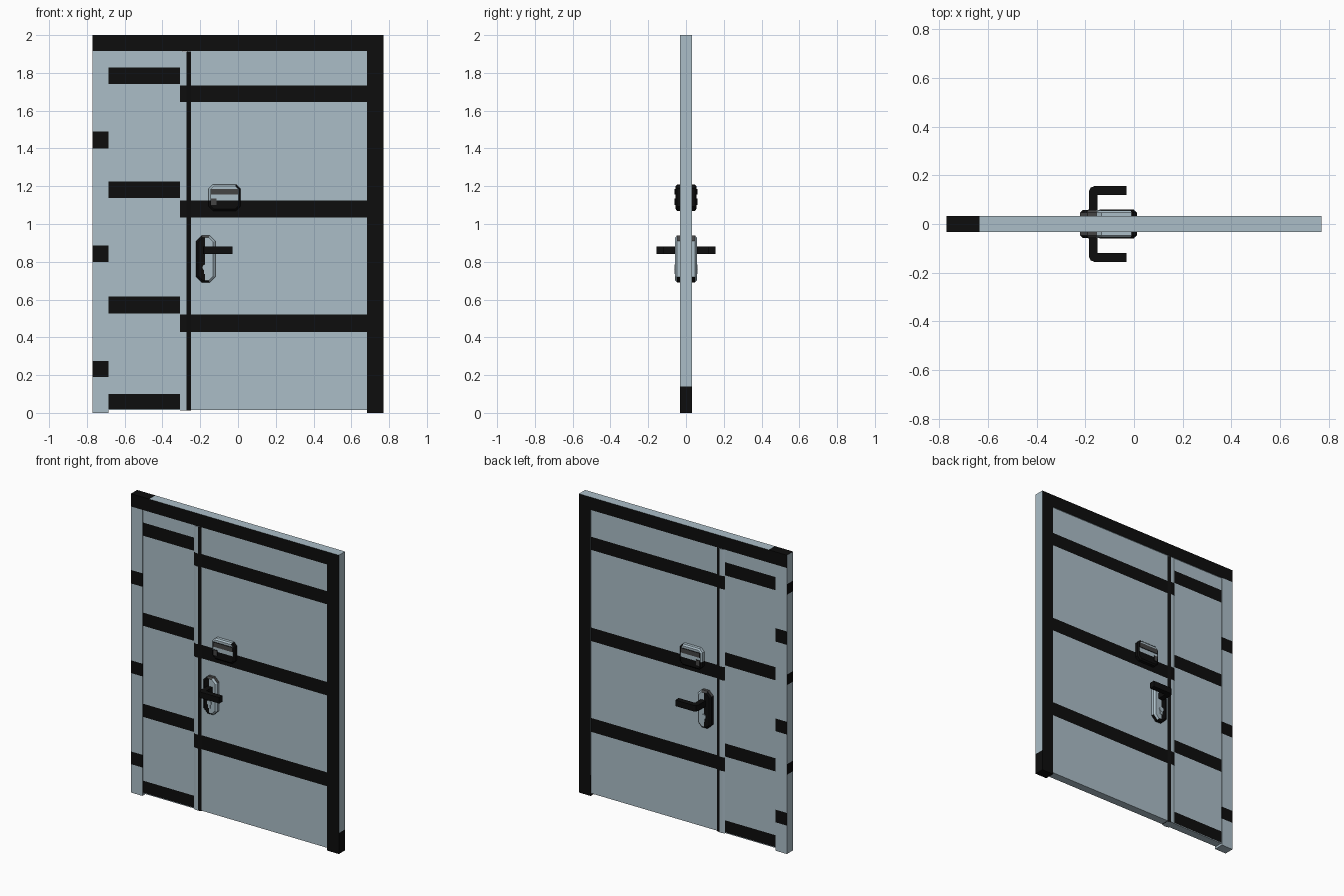
import bpy, bmesh, math
from mathutils import Vector, Matrix

if "Cube" in bpy.data.objects:
    bpy.data.objects.remove(bpy.data.objects["Cube"])


def material(name, rgb):
    m = bpy.data.materials.new(name)
    m.diffuse_color = (*rgb, 1)
    m.use_nodes = True
    m.node_tree.nodes["Principled BSDF"].inputs["Base Color"].default_value = m.diffuse_color
    return m


PALE, BLACK, GREY = 0, 1, 2
MATS = [material("pale_blue_paint", (0.41, 0.515, 0.575)),
        material("black_paint", (0.004, 0.004, 0.004)),
        material("dark_grey_metal", (0.06, 0.06, 0.06))]


def finish(name, bm, rule):
    """Recalculate normals, colour each face by rule(centre, normal)."""
    bmesh.ops.recalc_face_normals(bm, faces=bm.faces)
    bm.normal_update()
    for f in bm.faces:
        f.material_index = rule(f.calc_center_median(), f.normal)
    me = bpy.data.meshes.new(name)
    bm.to_mesh(me)
    bm.free()
    for m in MATS:
        me.materials.append(m)
    ob = bpy.data.objects.new(name, me)
    bpy.context.collection.objects.link(ob)
    return ob


def cut(bm, axis, values):
    for v in values:
        co, no = Vector(), Vector()
        co[axis], no[axis] = v, 1
        bmesh.ops.bisect_plane(bm, geom=bm.verts[:] + bm.edges[:] + bm.faces[:],
                               plane_co=co, plane_no=no)


def box(name, lo, hi, rule, xcuts=(), zcuts=()):
    bm = bmesh.new()
    lo, hi = Vector(lo), Vector(hi)
    bmesh.ops.create_cube(bm, size=1, matrix=Matrix.Translation((lo + hi) / 2)
                          @ Matrix.Diagonal((*(hi - lo), 1)))
    cut(bm, 0, xcuts)
    cut(bm, 2, zcuts)
    return finish(name, bm, rule)


def prism(name, pts, offset, rule, xcuts=(), zcuts=(), inset=None):
    """Extrude a closed outline; inset=(width, depth) chamfers the far cap."""
    bm = bmesh.new()
    offset = Vector(offset)
    base = bm.faces.new([bm.verts.new(p) for p in pts])
    ext = bmesh.ops.extrude_face_region(bm, geom=[base], use_keep_orig=True)["geom"]
    bmesh.ops.translate(bm, verts=[g for g in ext if isinstance(g, bmesh.types.BMVert)],
                        vec=offset)
    bmesh.ops.recalc_face_normals(bm, faces=bm.faces)
    if inset:
        cap = [f for f in bm.faces if f.normal.dot(offset.normalized()) > 0.9]
        bmesh.ops.inset_region(bm, faces=cap, thickness=inset[0])
        bmesh.ops.translate(bm, verts=cap[0].verts[:], vec=offset.normalized() * inset[1])
    cut(bm, 0, xcuts)
    cut(bm, 2, zcuts)
    return finish(name, bm, rule)


def in_bands(z, bands):
    return any(a < z < b for a, b in bands)


def flat(bands):
    return [z for b in bands for z in b]


# ---- frame
T = 0.033
squares = [(0.19, 0.275), (0.80, 0.885), (1.40, 1.49)]
edge_bands = [(0.53, 0.60), (1.13, 1.20), (1.735, 1.805)]
box("top_rail", (-0.77, -T, 1.915), (0.77, T, 2),
    lambda c, n: BLACK if abs(n.y) > .5 or (n.z > .5 and c.x < -0.635) else PALE,
    xcuts=[-0.635])
box("left_jamb", (-0.77, -T, 0), (-0.685, T, 1.915),
    lambda c, n: BLACK if in_bands(c.z, edge_bands if n.x < -.5 else squares) else PALE,
    zcuts=flat(squares + edge_bands))
box("right_jamb", (0.683, -T, 0), (0.77, T, 1.915),
    lambda c, n: BLACK if abs(n.y) > .5 or c.z < 0.14 else PALE, zcuts=[0.14])

# ---- door leaves with painted bands
L = 0.027
side_bands = [(0.02, 0.10), (0.527, 0.615), (1.137, 1.225), (1.74, 1.828)]
main_bands = [(0.427, 0.52), (1.035, 1.125), (1.645, 1.733)]
box("narrow_leaf", (-0.685, -L, 0.015), (-0.295, L, 1.915),
    lambda c, n: BLACK if abs(n.y) > .5 and in_bands(c.z, side_bands) else PALE,
    zcuts=flat(side_bands))
box("wide_leaf", (-0.27, -L, 0.015), (0.683, L, 1.915),
    lambda c, n: BLACK if abs(n.y) > .5 and in_bands(c.z, main_bands) else PALE,
    zcuts=flat(main_bands))

# ---- chamfered meeting strip between the leaves
strip = [(-0.306, -L), (-0.292, -T), (-0.272, -T), (-0.25, -L),
         (-0.25, L), (-0.272, T), (-0.292, T), (-0.306, L)]
prism("meeting_strip", [(x, y, 0.012) for x, y in strip], (0, 0, 1.9),
      lambda c, n: BLACK if in_bands(c.z, main_bands) or n.x > .1 else PALE,
      zcuts=flat(main_bands))


def octagon(x0, x1, z0, z1, c, y):
    return [(x0 + c, y, z0), (x1 - c, y, z0), (x1, y, z0 + c), (x1, y, z1 - c),
            (x1 - c, y, z1), (x0 + c, y, z1), (x0, y, z1 - c), (x0, y, z0 + c)]


# ---- hardware on both faces
for s, side in ((-1, "front"), (1, "back")):
    # handle plate, black on its latch half
    prism(side + "_handle_plate", octagon(-0.222, -0.12, 0.69, 0.94, 0.03, s * 0.025),
          (0, s * 0.022, 0),
          lambda c, n: GREY if n.z > .5 else BLACK if c.x < -0.175 or n.z < -.5 else PALE,
          xcuts=[-0.175], inset=(0.012, 0.01))
    # bent lever with a rounded elbow
    outer = [(-0.168 + 0.0 - 0.018, 0.05), (-0.186, 0.132), (-0.179, 0.149), (-0.162, 0.156),
             (-0.03, 0.156), (-0.03, 0.12), (-0.15, 0.12), (-0.15, 0.05)]
    prism(side + "_lever", [(x, s * y, 0.84) for x, y in outer], (0, 0, 0.04),
          lambda c, n: BLACK)
    # key cylinder: round barrel over a narrow tail
    ring = [(-0.172 + 0.016 * math.cos(a * math.pi / 6), s * 0.055,
             0.77 + 0.016 * math.sin(a * math.pi / 6)) for a in range(12)]
    prism(side + "_key_barrel", ring, (0, s * 0.007, 0), lambda c, n: PALE)
    box(side + "_key_tail", (-0.18, min(s * 0.055, s * 0.06), 0.735),
        (-0.164, max(s * 0.055, s * 0.06), 0.757), lambda c, n: PALE)
    # lock case above the handle, lower half black
    prism(side + "_lock_case", octagon(-0.155, 0.012, 1.07, 1.21, 0.022, s * 0.025),
          (0, s * 0.022, 0),
          lambda c, n: BLACK if c.z < 1.125 or n.x > .3 else PALE,
          zcuts=[1.125], inset=(0.01, 0.008))
    box(side + "_lock_window", (-0.142, min(s * 0.05, s * 0.06), 1.155),
        (0.0, max(s * 0.05, s * 0.06), 1.186),
        lambda c, n: GREY if abs(n.y) > .5 else BLACK)
    box(side + "_lock_button", (-0.142, min(s * 0.05, s * 0.06), 1.10),
        (-0.115, max(s * 0.05, s * 0.06), 1.135),
        lambda c, n: GREY if abs(n.y) > .5 else BLACK)
